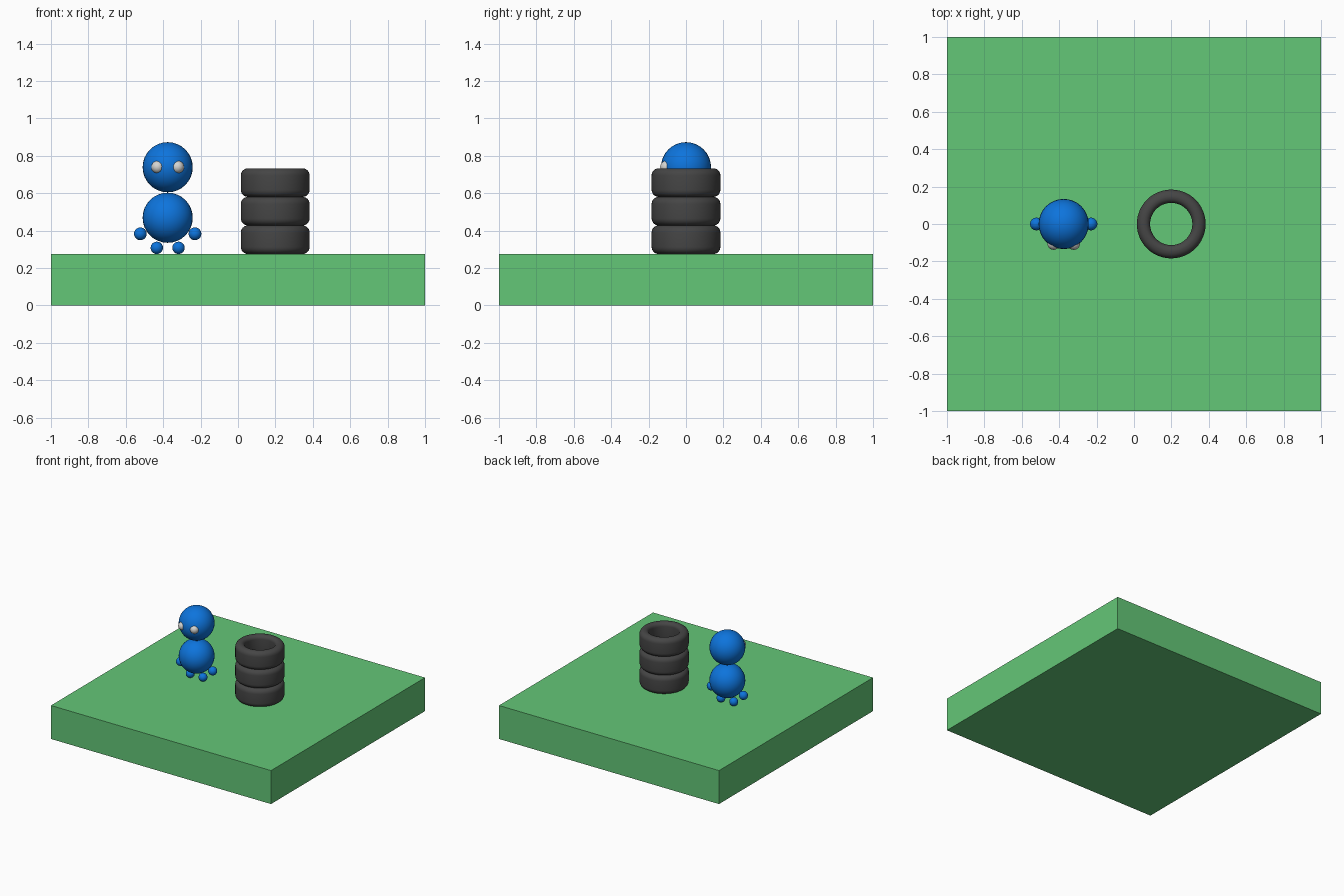
import bpy, bmesh, math

if "Cube" in bpy.data.objects:
    bpy.data.objects.remove(bpy.data.objects["Cube"])


def material(name, rgb):
    m = bpy.data.materials.new(name)
    m.diffuse_color = (*rgb, 1.0)
    m.use_nodes = True
    m.node_tree.nodes["Principled BSDF"].inputs["Base Color"].default_value = m.diffuse_color
    return m


GREEN = material("grass green", (0.127, 0.57, 0.185))
BLUE = material("bright blue", (0.004, 0.175, 0.72))
RUBBER = material("dark rubber", (0.06, 0.06, 0.06))
PALE = material("pale grey", (0.66, 0.66, 0.64))


def finish(name, bm, mat, smooth=True):
    bmesh.ops.recalc_face_normals(bm, faces=bm.faces)
    for f in bm.faces:
        f.smooth = smooth
    mesh = bpy.data.meshes.new(name)
    bm.to_mesh(mesh)
    bm.free()
    mesh.materials.append(mat)
    ob = bpy.data.objects.new(name, mesh)
    bpy.context.collection.objects.link(ob)
    return ob


def ball(name, loc, radius, mat):
    bm = bmesh.new()
    bmesh.ops.create_uvsphere(bm, u_segments=32, v_segments=16, radius=radius)
    finish(name, bm, mat).location = loc


def tyre(name, x, z, profile, sides=48):
    bm = bmesh.new()
    rings = []
    for i in range(sides):
        a = 2 * math.pi * i / sides
        rings.append([bm.verts.new((r * math.cos(a), r * math.sin(a), h)) for r, h in profile])
    n = len(profile)
    for i in range(sides):
        p, q = rings[i], rings[(i + 1) % sides]
        for j in range(n):
            k = (j + 1) % n
            bm.faces.new((p[j], q[j], q[k], p[k]))
    finish(name, bm, RUBBER).location = (x, 0, z)


# ground block
TOP = 0.275
bm = bmesh.new()
bmesh.ops.create_cube(bm, size=1)
bmesh.ops.scale(bm, vec=(2, 2, TOP), verts=bm.verts)
bmesh.ops.translate(bm, vec=(0, 0, TOP / 2), verts=bm.verts)
finish("ground_block", bm, GREEN, smooth=False)

# figure made of balls
FX = -0.376
ball("body", (FX, 0, 0.469), 0.134, BLUE)
ball("head", (FX, 0, 0.739), 0.134, BLUE)
for side, s in (("left", -1), ("right", 1)):
    ball(side + "_hand", (FX + s * 0.146, 0, 0.383), 0.034, BLUE)
    ball(side + "_foot", (FX + s * 0.058, 0, 0.308), 0.033, BLUE)
    ball(side + "_eye", (FX + s * 0.0535, -0.104, 0.74), 0.034, PALE)

# tyre cross-section: rounded rectangle, softer on the tread shoulder
R_IN, R_OUT, H = 0.113, 0.184, 0.1527
section = []
for cr, cz, rad, start in ((R_OUT - 0.038, H - 0.038, 0.038, 0), (R_IN + 0.03, H - 0.03, 0.03, 90),
                           (R_IN + 0.03, 0.03, 0.03, 180), (R_OUT - 0.038, 0.038, 0.038, 270)):
    for k in range(7):
        a = math.radians(start + 15 * k)
        section.append((cr + rad * math.cos(a), cz + rad * math.sin(a)))

# stack of three tyres
for i in range(3):
    tyre("tyre_%d" % (i + 1), 0.199, TOP + i * H, section)
